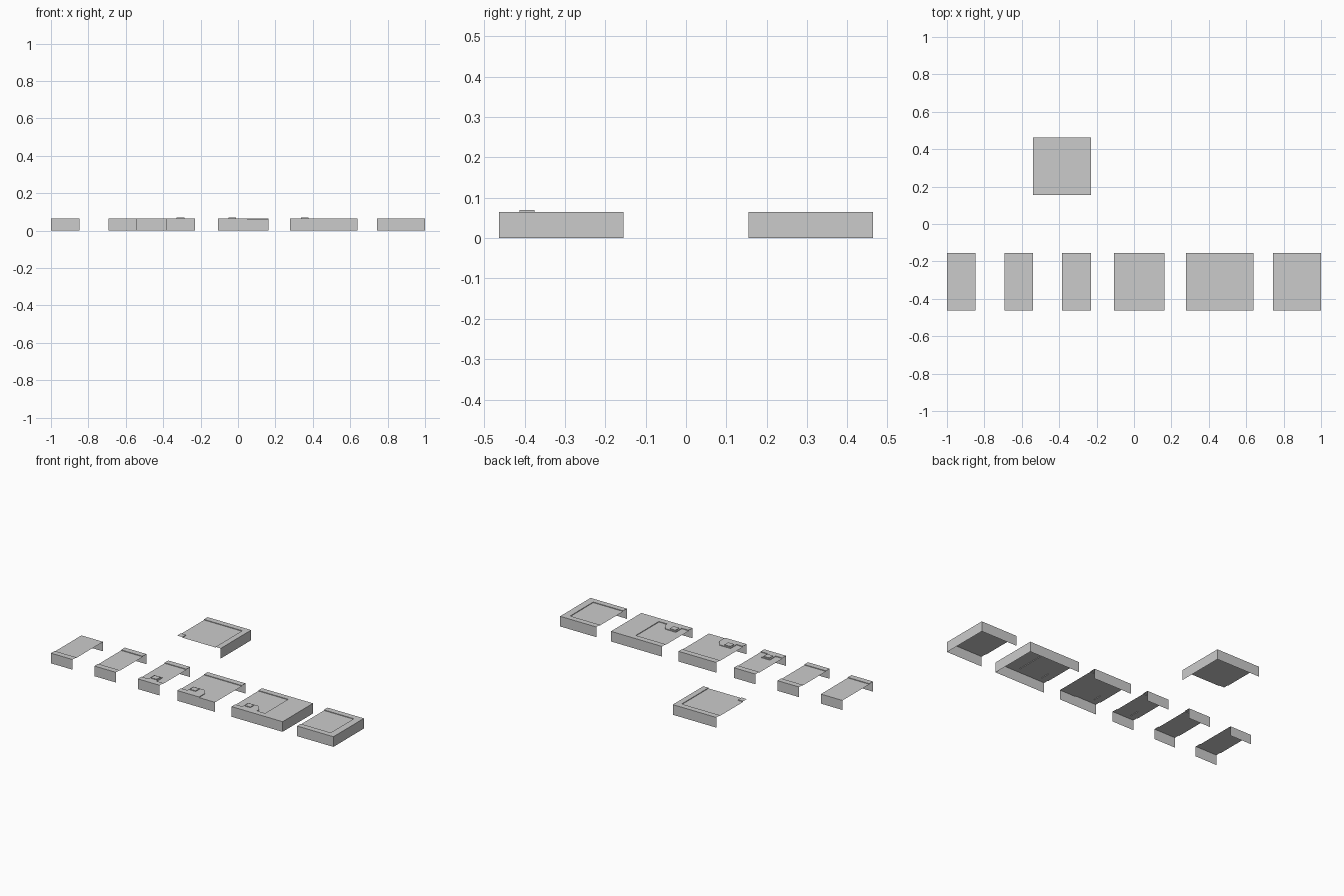
import bpy, bmesh

if "Cube" in bpy.data.objects:
    bpy.data.objects.remove(bpy.data.objects["Cube"])

RIM, DECK, HATCH = 0.065, 0.061, 0.0695   # surface heights
LIP = 0.037                               # rim width
DEPTH = 0.308                             # module depth


def ccw(pts):
    area = sum(a[0] * b[1] - b[0] * a[1] for a, b in zip(pts, pts[1:] + pts[:1]))
    return pts if area > 0 else pts[::-1]


def module(name, x0, x1, y0, sections, closed, hatch=None):
    """sections: (inner path, outer corner names or None); closed: walled sides F, B, L, R."""
    y1 = y0 + DEPTH
    corner = {'FL': (x0, y0), 'FR': (x1, y0), 'BR': (x1, y1), 'BL': (x0, y1)}
    bm = bmesh.new()

    def side(a, b):
        for key, axis, val in (('L', 0, x0), ('R', 0, x1), ('F', 1, y0), ('B', 1, y1)):
            if abs(a[axis] - val) < 1e-5 and abs(b[axis] - val) < 1e-5:
                return key
        return ''

    def quad(a, b, z0, z1):
        bm.faces.new([bm.verts.new(p) for p in
                      ((*a, z1), (*a, z0), (*b, z0), (*b, z1))])

    def surface(pts, z, risers):
        pts = ccw(pts)
        bm.faces.new([bm.verts.new((*p, z)) for p in pts])
        for a, b in zip(pts, pts[1:] + pts[:1]):
            s = side(a, b)
            if s and s in closed:
                quad(a, b, 0, z)          # outer wall
            elif not s and risers:
                quad(b, a, z, RIM)        # step up to the rim

    # sunken deck
    surface([p for path, _ in sections for p in path], DECK, True)
    # raised rims
    for path, corners in sections:
        if corners:
            surface(list(path) + [corner[c] for c in corners.split()], RIM, False)
    # small hatch box
    if hatch:
        hx0, hx1 = hatch
        box = [(hx0, y0 + 0.05), (hx1, y0 + 0.05), (hx1, y0 + 0.088), (hx0, y0 + 0.088)]
        bm.faces.new([bm.verts.new((*p, HATCH)) for p in box])
        for a, b in zip(box, box[1:] + box[:1]):
            quad(a, b, RIM, HATCH)

    bmesh.ops.remove_doubles(bm, verts=bm.verts, dist=1e-5)
    me = bpy.data.meshes.new(name)
    bm.to_mesh(me)
    bm.free()
    bpy.context.collection.objects.link(bpy.data.objects.new(name, me))


F = -0.463
B, f = F + DEPTH, F + LIP
b, p = B - LIP, F + 0.097                 # back rim line, pad depth
c = F + 0.06                              # start of the pad chamfer


def front(x0, x1, pad=()):
    return ([(x0, f), *pad, (x1, f)], 'FR FL')


def back(x0, x1):
    return ([(x1, b), (x0, b)], 'BL BR')


# straight modules
x0, x1 = -1.0, -0.847
module("straight_one_rim", x0, x1, F, [front(x0, x1), ([(x1, B), (x0, B)], None)], 'FB')
x0, x1 = -0.693, -0.54
module("straight_two_rims", x0, x1, F, [front(x0, x1), back(x0, x1)], 'FB')
x0, x1 = -0.385, -0.23
pad = [(-0.337, f), (-0.337, p), (-0.28, p), (-0.28, f)]
module("straight_hatch", x0, x1, F, [front(x0, x1, pad), back(x0, x1)], 'FB', (-0.328, -0.287))

# side opening module
x0, x1 = -0.106, 0.162
path = [(x0, f), (-0.06, f), (-0.06, p), (0.018, p), (0.048, c), (0.048, F)]
module("side_opening", x0, x1, F,
       [(path, 'FL'), ([(x1, F)], None), back(x0, x1)], 'FB', (-0.051, -0.01))

# wide end module
x0, x1, xi = 0.278, 0.64, 0.49
path = [(x0, f), (0.328, f), (0.328, p), (0.402, p), (0.432, c), (0.432, f),
        (xi, f), (xi, b), (x0, b)]
module("wide_end", x0, x1, F, [(path, 'BL BR FR FL')], 'FBR', (0.337, 0.377))

# plain end module
x0, x1 = 0.743, 1.0
xi = x1 - 0.045
module("plain_end", x0, x1, F,
       [([(x0, f), (xi, f), (xi, b), (x0, b)], 'BL BR FR FL')], 'FBR')

# corner module
x0, x1, y0 = -0.539, -0.231, 0.155
xr, yb = x1 - LIP, y0 + DEPTH - LIP
module("corner", x0, x1, y0,
       [([(xr, y0), (xr, yb), (x0, yb)], 'BL BR FR'),
        ([(x0, y0 + LIP), (x0 + LIP, y0 + LIP), (x0 + LIP, y0)], 'FL')], 'BR')
